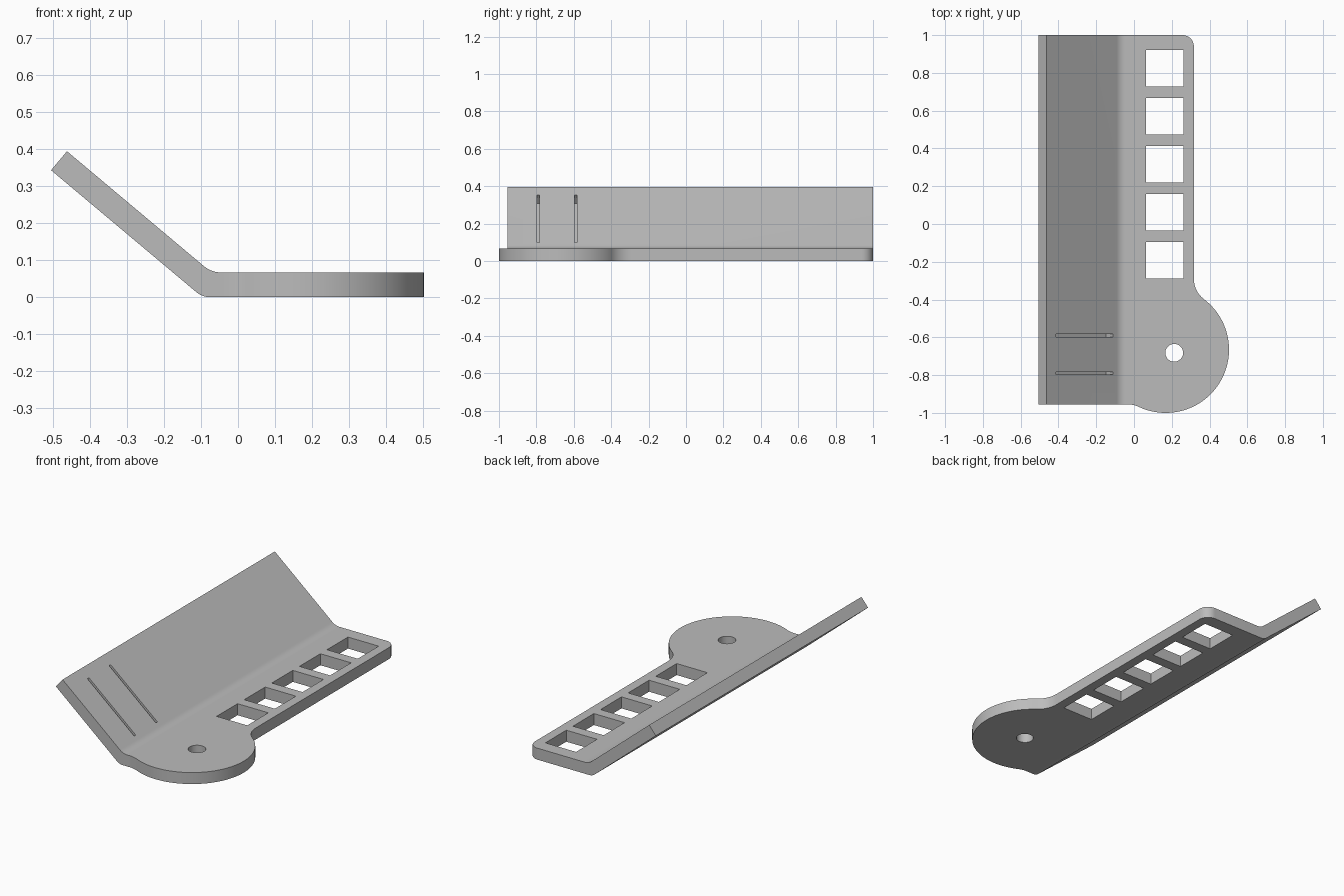
import bpy, bmesh, math
from mathutils import Matrix, Vector

cube = bpy.data.objects.get("Cube")
if cube:
    bpy.data.objects.remove(cube, do_unlink=True)

THICK = 0.067                      # sheet thickness
BEND = math.radians(40)            # flange angle above the plate
FRONT, BACK = -0.955, 1.0          # straight ends
EDGE = 0.317                       # long outer edge of the plate
DISC, DISC_R, FILLET = Vector((0.168, -0.665)), 0.335, 0.136

grey = bpy.data.materials.new("Metal grey")
grey.use_nodes = True
grey.diffuse_color = (0.5, 0.5, 0.5, 1)
grey.node_tree.nodes["Principled BSDF"].inputs["Base Color"].default_value = (0.5, 0.5, 0.5, 1)


def arc(centre, radius, start, end, steps):
    """Points on an arc, angles in radians."""
    return [Vector((centre[0] + radius * math.cos(a), centre[1] + radius * math.sin(a)))
            for a in (start + (end - start) * i / steps for i in range(steps + 1))]


def rounded(before, corner, after, reach, steps=10):
    """Tangent arc replacing a corner, starting 'reach' away from it."""
    a, b = (before - corner).normalized(), (after - corner).normalized()
    half = a.angle(b) / 2
    centre = corner + (a + b).normalized() * (reach / math.cos(half))
    p, q = corner + a * reach - centre, corner + b * reach - centre
    start = math.atan2(p.y, p.x)
    turn = math.atan2(p.x * q.y - p.y * q.x, p.dot(q))
    return arc(centre, p.length, start, start + turn, steps)


def extrude(name, points, offset):
    """Closed solid made by extruding a 3D outline."""
    bm = bmesh.new()
    face = bm.faces.new([bm.verts.new(p) for p in points])
    top = bmesh.ops.extrude_face_region(bm, geom=[face])
    bmesh.ops.translate(bm, vec=offset, verts=[v for v in top["geom"] if isinstance(v, bmesh.types.BMVert)])
    bmesh.ops.recalc_face_normals(bm, faces=bm.faces)
    return finish(name, bm)


def finish(name, bm):
    mesh = bpy.data.meshes.new(name)
    bm.to_mesh(mesh)
    bm.free()
    mesh.materials.append(grey)
    obj = bpy.data.objects.new(name, mesh)
    bpy.context.collection.objects.link(obj)
    return obj


def combine(target, tool, operation):
    """Apply a boolean and discard the tool."""
    mod = target.modifiers.new("Boolean", "BOOLEAN")
    mod.operation, mod.solver, mod.object = operation, "EXACT", tool
    bpy.context.view_layer.objects.active = target
    bpy.ops.object.modifier_apply(modifier=mod.name)
    bpy.data.objects.remove(tool, do_unlink=True)


# Flat plate: strip with a rounded corner, blended into a round lobe
edge_centre = Vector((EDGE + FILLET, 0))
edge_centre.y = DISC.y + math.sqrt((DISC_R + FILLET) ** 2 - (edge_centre.x - DISC.x) ** 2)
front_centre = Vector((0, FRONT - FILLET))
front_centre.x = DISC.x - math.sqrt((DISC_R + FILLET) ** 2 - (front_centre.y - DISC.y) ** 2)
to_edge = math.atan2(*(edge_centre - DISC).yx)
to_front = math.atan2(*(front_centre - DISC).yx)
inner = -0.04
outline = [Vector((inner, FRONT)), Vector((inner, BACK))]
outline += rounded(outline[1], Vector((EDGE, BACK)), Vector((EDGE, 0)), 0.06)
outline += arc(edge_centre, FILLET, math.pi, math.pi + to_edge, 14)
outline += arc(DISC, DISC_R, to_edge, to_front, 72)[1:]
outline += arc(front_centre, FILLET, to_front + math.pi, math.pi / 2, 10)[1:]
bracket = extrude("bent_bracket", [(p.x, p.y, 0) for p in outline], (0, 0, THICK))

# Raised flange with its rounded bend
up = Vector((-math.cos(BEND), math.sin(BEND)))
top_corner = Vector((-0.072, THICK))
low_corner = Vector((top_corner.x - THICK * math.tan(BEND / 2), 0))
tip_top = top_corner + up * 0.51
tip_low = tip_top - Vector((math.sin(BEND), math.cos(BEND))) * THICK
seam_top, seam_low = Vector((inner, THICK)), Vector((inner, 0))
profile = [seam_top] + rounded(seam_top, top_corner, tip_top, 0.026)
profile += [tip_top, tip_low] + rounded(tip_low, low_corner, seam_low, 0.021) + [seam_low]
flange = extrude("flange", [(p.x, FRONT, p.y) for p in profile], (0, BACK - FRONT, 0))
combine(bracket, flange, "UNION")

# Openings: five windows, a round hole and two narrow grooves
cut = bmesh.new()
for i in range(5):
    place = Matrix.Translation((0.163, -0.192 + 0.2542 * i, THICK / 2))
    bmesh.ops.create_cube(cut, size=1, matrix=place @ Matrix.Diagonal((0.198, 0.193, 0.2, 1)))
bmesh.ops.create_cone(cut, cap_ends=True, segments=40, radius1=0.047, radius2=0.047, depth=0.3,
                      matrix=Matrix.Translation((0.213, -0.682, THICK / 2)))
middle = top_corner + up * 0.248
for y in (-0.59, -0.79):
    place = Matrix.Translation((middle.x, y, middle.y)) @ Matrix.Rotation(BEND, 4, "Y")
    bmesh.ops.create_cube(cut, size=1, matrix=place @ Matrix.Diagonal((0.394, 0.014, 0.116, 1)))
combine(bracket, finish("cutter", cut), "DIFFERENCE")

# Smooth curved walls, keep edges crisp
bpy.ops.object.select_all(action="DESELECT")
bracket.select_set(True)
bpy.context.view_layer.objects.active = bracket
bpy.ops.object.shade_smooth_by_angle(angle=math.radians(30))
